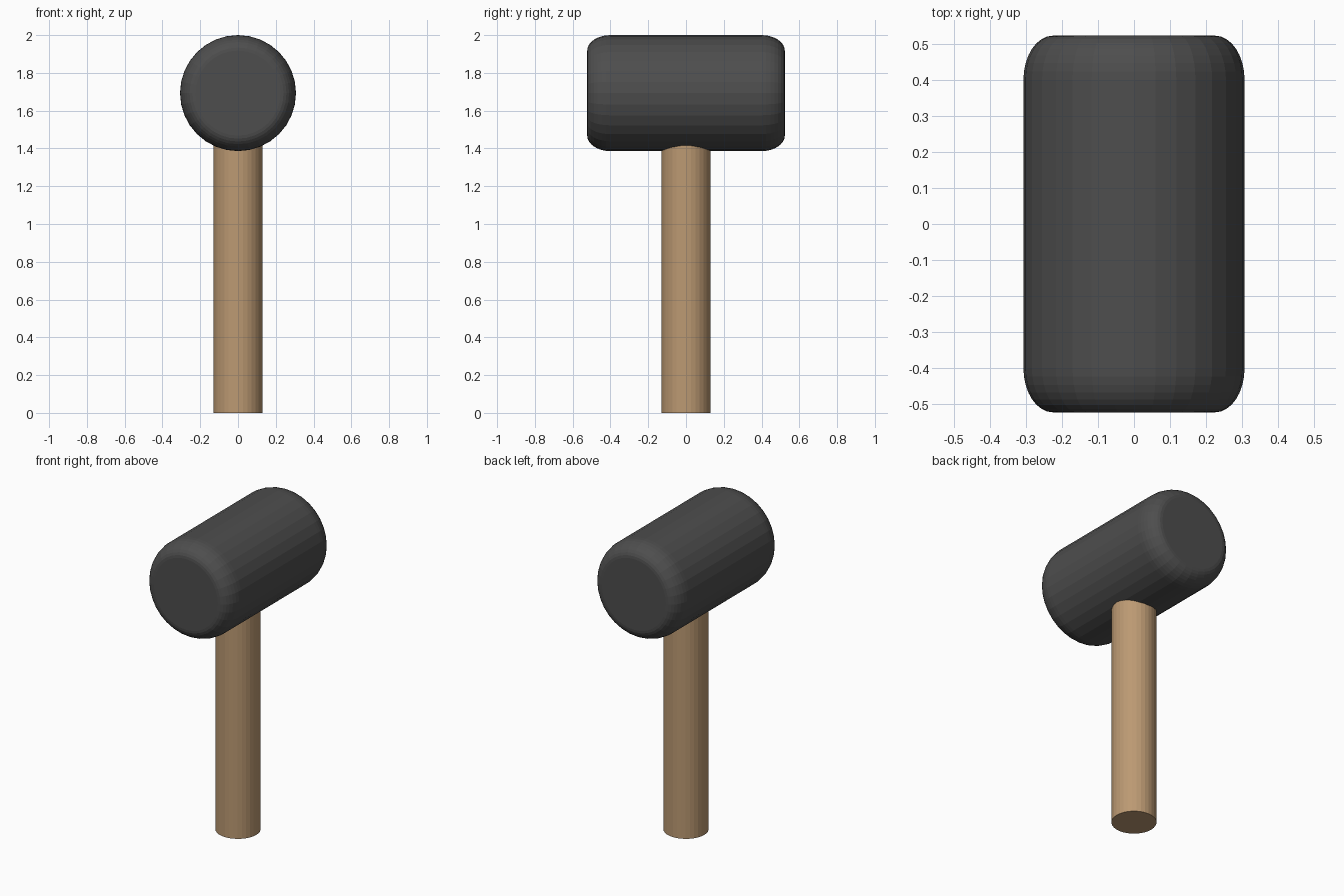
import bpy, bmesh, math

if "Cube" in bpy.data.objects:
    bpy.data.objects.remove(bpy.data.objects["Cube"])

SIDES = 32


def material(name, rgb):
    m = bpy.data.materials.new(name)
    m.diffuse_color = (*rgb, 1)
    m.use_nodes = True
    m.node_tree.nodes["Principled BSDF"].inputs["Base Color"].default_value = m.diffuse_color
    return m


def lathe(name, profile, mat):
    """Closed solid of revolution around z from (radius, height) points."""
    bm = bmesh.new()
    rings = []
    for r, z in profile:
        rings.append([bm.verts.new((r * math.cos(2 * math.pi * i / SIDES),
                                    r * math.sin(2 * math.pi * i / SIDES), z))
                      for i in range(SIDES)])
    for a, b in zip(rings, rings[1:]):
        for i in range(SIDES):
            j = (i + 1) % SIDES
            bm.faces.new((a[i], a[j], b[j], b[i]))
    bm.faces.new(rings[0][::-1])
    bm.faces.new(rings[-1])
    mesh = bpy.data.meshes.new(name)
    bm.to_mesh(mesh)
    bm.free()
    mesh.materials.append(mat)
    obj = bpy.data.objects.new(name, mesh)
    bpy.context.collection.objects.link(obj)
    return obj


wood = material("light wood", (0.50, 0.32, 0.17))
rubber = material("dark rubber", (0.075, 0.075, 0.075))

# Straight round handle, running up into the head
lathe("handle", [(0.13, 0), (0.13, 1.6)], wood)

# Head: cylinder with elliptically rounded rims, laid along y
R, HALF, RIM_R, RIM_L, STEPS = 0.307, 0.523, 0.082, 0.123, 8
rim = []
for k in range(STEPS + 1):
    a = math.pi / 2 * k / STEPS
    rim.append((R - RIM_R * (1 - math.cos(a)), HALF - RIM_L * (1 - math.sin(a))))
profile = [(r, -h) for r, h in reversed(rim)] + rim
head = lathe("mallet_head", profile, rubber)
head.rotation_euler = (math.pi / 2, 0, 0)
head.location = (0, 0, 2 - R)
